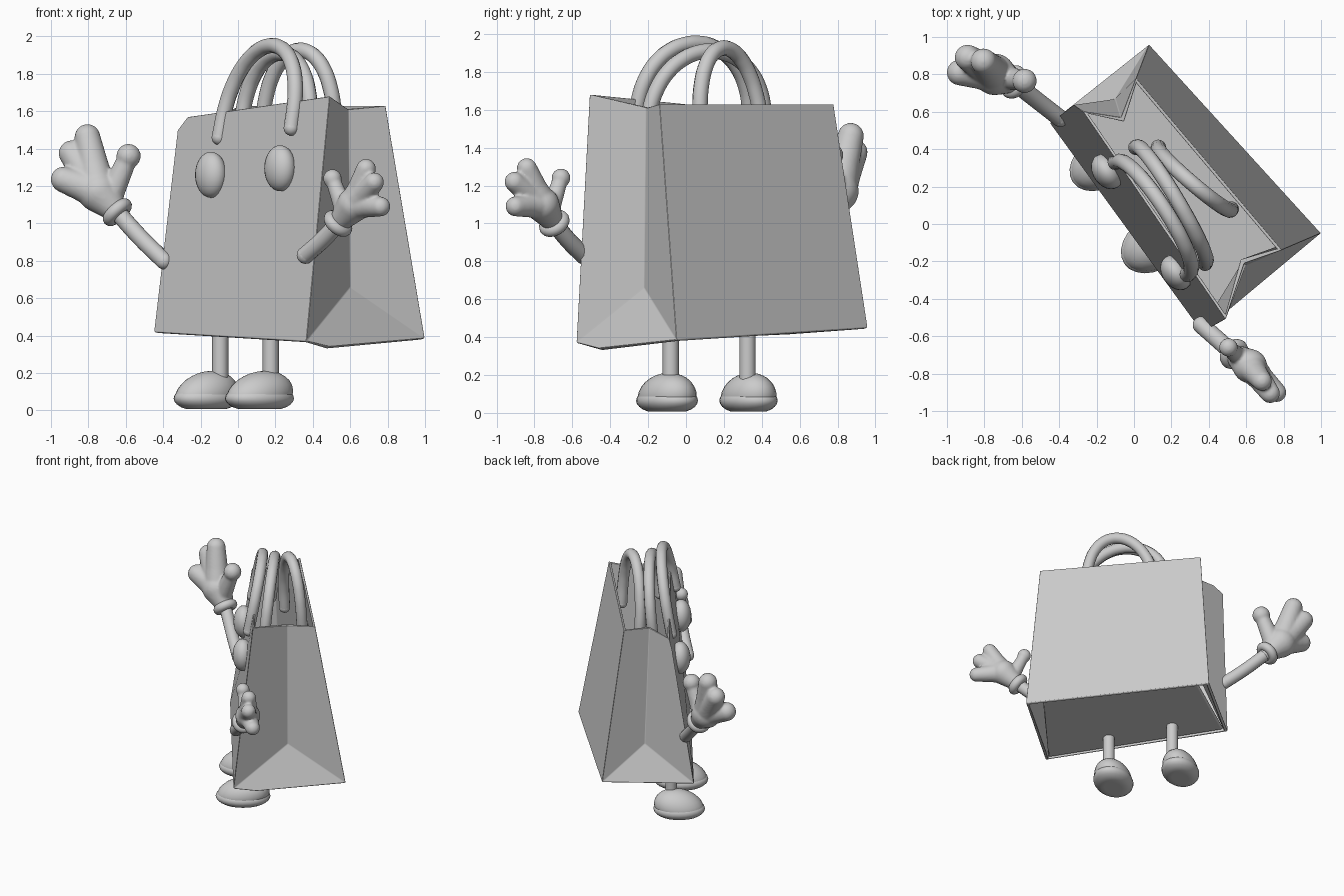
import bpy, bmesh, math
from mathutils import Vector, Matrix

cube = bpy.data.objects.get("Cube")
if cube:
    bpy.data.objects.remove(cube)

grey = bpy.data.materials.new("clay_grey")
grey.use_nodes = True
colour = (0.6, 0.6, 0.6, 1)
grey.diffuse_color = colour
grey.node_tree.nodes["Principled BSDF"].inputs["Base Color"].default_value = colour


def add(name, data):
    obj = bpy.data.objects.new(name, data)
    bpy.context.collection.objects.link(obj)
    data.materials.append(grey)
    return obj


def from_bmesh(name, bm, smooth=True):
    mesh = bpy.data.meshes.new(name)
    bm.to_mesh(mesh)
    bm.free()
    for p in mesh.polygons:
        p.use_smooth = smooth
    return add(name, mesh)


def ball(bm, centre, size, turn=0):
    m = Matrix.Translation(centre) @ Matrix.Rotation(turn, 4, "Z") @ Matrix.Diagonal((*size, 1))
    return bmesh.ops.create_uvsphere(bm, u_segments=24, v_segments=14, radius=1, matrix=m)["verts"]


def tube(name, points, radius):
    curve = bpy.data.curves.new(name, "CURVE")
    curve.dimensions = "3D"
    curve.bevel_depth = radius
    curve.bevel_resolution = 4
    spline = curve.splines.new("BEZIER")
    spline.bezier_points.add(len(points) - 1)
    for bp, co in zip(spline.bezier_points, points):
        bp.co = co
        bp.handle_left_type = bp.handle_right_type = "AUTO"
    add(name, curve)
    # Rounded ends
    bm = bmesh.new()
    for end in (points[0], points[-1]):
        ball(bm, end, (radius,) * 3)
    from_bmesh(name + "_ends", bm)


def paper(name, corners, panels):
    bm = bmesh.new()
    v = {key: bm.verts.new(co) for key, co in corners.items()}
    for panel in panels:
        bm.faces.new([v[key] for key in panel.split()])
    obj = from_bmesh(name, bm)
    solid = obj.modifiers.new("thickness", "SOLIDIFY")
    solid.thickness = 0.028
    solid.offset = -1
    bevel = obj.modifiers.new("soft_edges", "BEVEL")
    bevel.width = 0.014
    bevel.segments = 3
    bevel.limit_method = "ANGLE"
    bevel.angle_limit = math.radians(20)
    bevel.harden_normals = True


# Paper bag: open rim, creased gussets and a wider base
paper("bag", {
    "front_l": (-0.325, 0.64, 1.5), "front_top": (-0.27, 0.6, 1.57),
    "front_r": (0.49, -0.51, 1.68),
    "fold_r": (0.59, -0.21, 1.61), "back_r": (0.79, -0.14, 1.63),
    "back_l": (0.01, 0.78, 1.63), "fold_l": (-0.07, 0.57, 1.59),
    "base_fl": (-0.45, 0.54, 0.42), "base_fr": (0.365, -0.58, 0.37),
    "base_mid": (0.49, -0.46, 0.34),
    "base_br": (1.0, -0.05, 0.385), "base_bl": (0.08, 0.96, 0.45),
    "apex_r": (0.6, -0.22, 0.66), "apex_l": (-0.1, 0.67, 0.7),
}, [
    "front_l base_fl base_fr front_r front_top", "back_r base_br base_bl back_l",
    "front_r base_fr apex_r fold_r", "fold_r apex_r base_br back_r",
    "base_fr base_mid base_br apex_r", "fold_l apex_l base_fl front_l front_top",
    "back_l base_bl apex_l fold_l", "base_bl base_fl apex_l",
])

# Floor panel, tucked up behind the back wall
paper("bag_floor", {
    "fl": (-0.41, 0.535, 0.42), "fr": (0.37, -0.54, 0.37), "side": (0.48, -0.42, 0.36),
    "br": (0.875, -0.005, 0.44), "bl": (0.115, 0.845, 0.5),
}, ["fl bl br side fr"])

# Three arched handles, given by both ends and the crown
handles = {
    "outer_front_handle": ((-0.1, 0.33, 1.46), (0.285, -0.27, 1.51), (0.17, 0.07, 1.95)),
    "inner_front_handle": ((0.01, 0.41, 1.45), (0.38, -0.21, 1.45), (0.23, 0.13, 1.91)),
    "back_handle": ((0.13, 0.41, 1.4), (0.52, 0.08, 1.45), (0.32, 0.21, 1.925)),
}
for name, ends in handles.items():
    a, b, top = map(Vector, ends)
    middle = (a + b) / 2
    path = []
    for i in range(13):
        ang = math.pi * i / 12
        path.append(middle + (a - b) / 2 * math.cos(ang) + (top - middle) * math.sin(ang) ** 0.8)
    tube(name, path, 0.041)

# Eyes bulge from the front panel
for side, spot in (("right", (-0.145, 0.28, 1.26)), ("left", (0.225, -0.26, 1.295))):
    bm = bmesh.new()
    ball(bm, spot, (0.075, 0.102, 0.123), math.radians(35))
    from_bmesh(side + "_eye", bm)

# Legs and shoes with a thick sole
turn = math.radians(34)
for side, leg, shoe, size in (("right", (-0.095, 0.325), (-0.17, 0.33), 1),
                              ("left", (0.175, -0.08), (0.115, -0.1), 1.06)):
    tube(side + "_leg", [(*leg, 0.12), (*leg, 0.43)], 0.043)
    bm = bmesh.new()
    for vert in ball(bm, (*shoe, 0.065), (0.19 * size, 0.135 * size, 0.075), turn):
        vert.co.z = min(max(vert.co.z, 0.008), 0.105)
    sole = from_bmesh(side + "_sole", bm)
    bm = bmesh.new()
    for vert in ball(bm, (*shoe, 0.08), (0.182 * size, 0.129 * size, 0.132), turn):
        vert.co.z = max(vert.co.z, 0.06)
        # Lean the upper towards the ankle
        vert.co.x += (vert.co.z - 0.08) * 0.25
        vert.co.y += (vert.co.z - 0.08) * 0.08
    from_bmesh(side + "_shoe", bm)


def hand(side, shoulder, wrist, palm, palm_r, tips, finger_r, thumb, thumb_base, cuff_r):
    shoulder, wrist, palm, thumb = map(Vector, (shoulder, wrist, palm, thumb))
    tube(side + "_arm", [shoulder, (shoulder + wrist) / 2 - Vector((0, 0, 0.008)), wrist], 0.046)

    # Cuff ring round the wrist
    aim = (palm - wrist).to_track_quat("Z", "Y")
    bpy.ops.mesh.primitive_torus_add(location=wrist, rotation=aim.to_euler(),
                                     major_radius=cuff_r, minor_radius=0.034,
                                     major_segments=28, minor_segments=12)
    cuff = bpy.context.object
    cuff.name = side + "_cuff"
    cuff.data.materials.append(grey)
    bpy.ops.object.shade_smooth()

    # Fingers are chains of balls fused into one glove
    bm = bmesh.new()

    def chain(a, b, r1, r2):
        for i in range(10):
            t = i / 9
            r = r1 + (r2 - r1) * t
            ball(bm, a.lerp(b, t), (r, r, r))

    chain(wrist, palm, cuff_r, palm_r)
    for tip in map(Vector, tips):
        knuckle = palm.lerp(tip, 0.45)
        chain(palm, knuckle, palm_r * 0.9, finger_r * 1.2)
        chain(knuckle, tip, finger_r * 1.2, finger_r)
    chain(Vector(thumb_base), thumb, finger_r * 0.95, finger_r * 0.75)
    ball(bm, thumb, (finger_r * 0.95,) * 3)
    glove = from_bmesh(side + "_hand", bm)
    fuse = glove.modifiers.new("fuse", "REMESH")
    fuse.mode = "VOXEL"
    fuse.voxel_size = 0.009
    fuse.use_smooth_shade = True
    soften = glove.modifiers.new("soften", "SMOOTH")
    soften.factor = 0.5
    soften.iterations = 6


hand("right", (-0.395, 0.565, 0.8), (-0.645, 0.76, 1.06), (-0.745, 0.80, 1.17), 0.112,
     [(-0.932, 0.81, 1.235), (-0.89, 0.89, 1.375), (-0.805, 0.87, 1.462)], 0.069,
     (-0.585, 0.765, 1.36), (-0.67, 0.78, 1.17), 0.058)
hand("left", (0.36, -0.54, 0.83), (0.535, -0.695, 1.0), (0.62, -0.76, 1.1), 0.092,
     [(0.762, -0.9, 1.09), (0.728, -0.905, 1.22), (0.685, -0.84, 1.292)], 0.053,
     (0.505, -0.66, 1.24), (0.56, -0.71, 1.09), 0.052)
